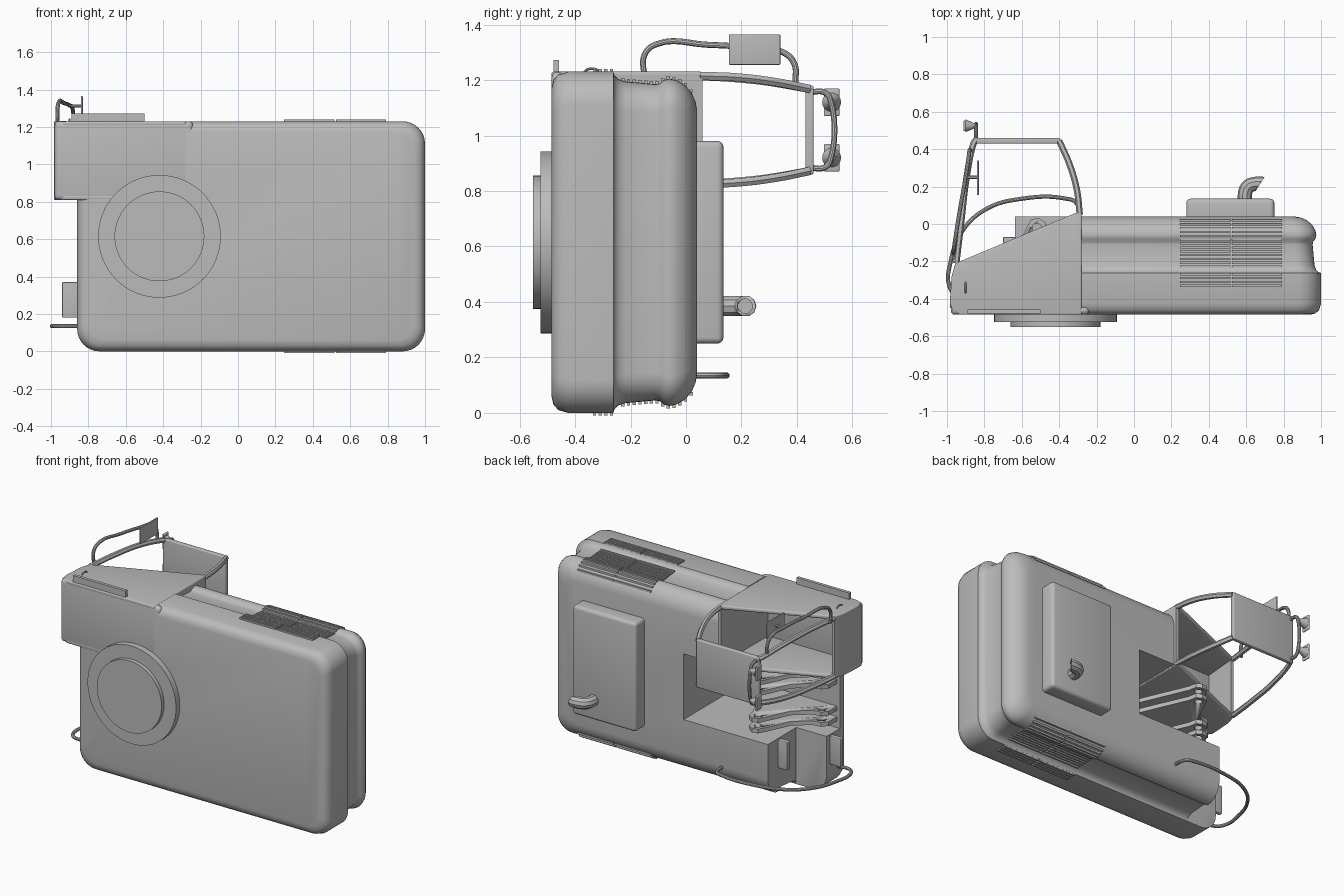
import bpy, bmesh, math
from mathutils import Vector

cube = bpy.data.objects.get("Cube")
if cube:
    bpy.data.objects.remove(cube, do_unlink=True)

grey = bpy.data.materials.new("plain_grey")
grey.use_nodes = True
grey.diffuse_color = (0.5, 0.5, 0.5, 1)
grey.node_tree.nodes["Principled BSDF"].inputs["Base Color"].default_value = (0.5, 0.5, 0.5, 1)


def finish(ob, bevel=0):
    ob.data.materials.append(grey)
    bpy.ops.object.select_all(action='DESELECT')
    ob.select_set(True)
    bpy.context.view_layer.objects.active = ob
    if bevel:
        m = ob.modifiers.new("round", 'BEVEL')
        m.width, m.segments, m.limit_method = bevel, 4, 'ANGLE'
        bpy.ops.object.modifier_apply(modifier="round")
    if ob.type == 'MESH':
        bpy.ops.object.shade_smooth_by_angle(angle=math.radians(35))
    return ob


def from_bmesh(name, bm, bevel=0):
    bmesh.ops.recalc_face_normals(bm, faces=bm.faces)
    me = bpy.data.meshes.new(name)
    bm.to_mesh(me)
    bm.free()
    ob = bpy.data.objects.new(name, me)
    bpy.context.collection.objects.link(ob)
    return finish(ob, bevel)


def loft(name, rings, bevel=0):
    bm = bmesh.new()
    loops = [[bm.verts.new(p) for p in r] for r in rings]
    n = len(loops[0])
    for a, b in zip(loops, loops[1:]):
        for i in range(n):
            bm.faces.new((a[i], a[(i + 1) % n], b[(i + 1) % n], b[i]))
    bm.faces.new(loops[0])
    bm.faces.new(loops[-1])
    return from_bmesh(name, bm, bevel)


def box(name, x, y, z, bevel=0):
    return loft(name, [[(x[0], y[0], h), (x[1], y[0], h), (x[1], y[1], h), (x[0], y[1], h)]
                       for h in z], bevel)


def plate(name, outline, z0, z1, bevel=0):
    return loft(name, [[(x, y, h) for x, y in outline] for h in (z0, z1)], bevel)


def tube(name, pts, radius, smooth=True, res=3):
    cu = bpy.data.curves.new(name, 'CURVE')
    cu.dimensions = '3D'
    cu.bevel_depth, cu.bevel_resolution, cu.use_fill_caps = radius, res, True
    cu.resolution_u = 6
    sp = cu.splines.new('BEZIER')
    sp.bezier_points.add(len(pts) - 1)
    for bp, p in zip(sp.bezier_points, pts):
        bp.co = p
        bp.handle_left_type = bp.handle_right_type = 'AUTO' if smooth else 'VECTOR'
    ob = bpy.data.objects.new(name, cu)
    bpy.context.collection.objects.link(ob)
    bpy.ops.object.select_all(action='DESELECT')
    ob.select_set(True)
    bpy.context.view_layer.objects.active = ob
    bpy.ops.object.convert(target='MESH')
    ob = bpy.context.object
    ob.data.materials.clear()
    return finish(ob)


def disc(name, centre, axis, r0, r1, depth, seg=48):
    bm = bmesh.new()
    bmesh.ops.create_cone(bm, cap_ends=True, segments=seg, radius1=r0, radius2=r1, depth=depth)
    bm.transform(Vector(axis).to_track_quat('Z', 'Y').to_matrix().to_4x4())
    bmesh.ops.translate(bm, verts=bm.verts, vec=centre)
    return from_bmesh(name, bm)


def cut(ob, cutter):
    m = ob.modifiers.new("cut", 'BOOLEAN')
    m.operation, m.object, m.solver = 'DIFFERENCE', cutter, 'EXACT'
    bpy.ops.object.select_all(action='DESELECT')
    ob.select_set(True)
    bpy.context.view_layer.objects.active = ob
    bpy.ops.object.modifier_apply(modifier="cut")
    bpy.data.objects.remove(cutter, do_unlink=True)


# Main body: rounded outline lofted along y with a groove round the upper half
PROFILE = [(-.485, .06), (-.478, .03), (-.46, .01), (-.425, 0), (-.262, 0), (-.258, .012),
           (-.245, .026), (-.22, .035), (-.11, .045), (-.095, .042), (-.08, .03), (-.06, .025),
           (-.035, .03), (-.005, .047), (.02, .075), (.035, .11), (.04, .14)]


def inset(y):
    for (a, i), (b, j) in zip(PROFILE, PROFILE[1:]):
        if a <= y <= b:
            return i + (j - i) * (y - a) / (b - a)
    return 0


def outline(y, d):
    r, pts = .12 - d * .4, []
    corners = [(1 - d, 1.23 - d, 0), (-.86 + d, 1.23 - d, 90), (-.86 + d, d, 180), (1 - d, d, 270)]
    for x, z, start in corners:
        cx = x - r if x > 0 else x + r
        cz = z - r if z > .6 else z + r
        for k in range(9):
            a = math.radians(start + k * 11.25)
            pts.append((cx + r * math.cos(a), y, cz + r * math.sin(a)))
    return pts


body = loft("body", [outline(y, d) for y, d in PROFILE])
cut(body, box("cab_cutter", (-2, -.28), (-1, 1), (.815, 2)))
cut(body, box("boom_cutter", (-2, -.01), (-.40, 1), (.38, .82)))
cut(body, box("step_cutter", (-2, -.635), (-.26, 1), (-1, .5)))
finish(body)

# Turntable rings under the body
disc("turntable_outer", (-.42, -.50, .615), (0, 1, 0), .328, .328, .05, 64)
disc("turntable_inner", (-.42, -.53, .615), (0, 1, 0), .24, .24, .044, 64)

# Engine door and exhaust
box("engine_door", (.28, .75), (0, .135), (.25, .98), .022)
exhaust = tube("exhaust", [(.595, .1, .385), (.595, .17, .385), (.61, .2, .385),
                           (.64, .213, .385), (.72, .213, .385)], .038)
mouth = plate("mouth_cutter", [(.64, .16), (.71, .27), (.9, .27), (.9, .16)], .2, .6)
cut(exhaust, mouth)
bore = disc("bore_cutter", (.68, .213, .385), (1, 0, 0), .026, .026, .08, 16)
cut(exhaust, bore)

# Vent slats on both sides
for side in (0, 1):
    for k in range(18):
        y = -.33 + k * .0205
        if -.265 < y < -.235:
            continue
        d = inset(y) - .004
        z = d if side else 1.23 - d
        for x0, x1 in ((.245, .515), (.525, .79)):
            box("vent_slat", (x0, x1), (y - .006, y + .006), (z - .006, z + .006))

# Cab shell
side_outline = [(-.985, -.42), (-.97, -.465), (-.93, -.485), (-.28, -.485),
                (-.28, .06), (-.31, .06), (-.955, -.21), (-.975, -.28)]
plate("cab_left_side", side_outline, 1.205, 1.23, .008)
plate("cab_right_side", side_outline, .81, .835, .008)
box("cab_floor", (-.98, -.24), (-.485, -.44), (.81, 1.23), .03)
box("cab_rear_wall", (-.30, -.28), (-.46, .06), (.815, 1.22))
plate("cab_front_wall", [(-.985, -.45), (-.955, -.45), (-.935, -.21), (-.955, -.21), (-.975, -.28)],
      .815, 1.22)

# Window frame and roof
front_post = [(-.95, -.21, 1.215), (-.925, 0, 1.215), (-.895, .25, 1.2), (-.86, .425, 1.172), (-.85, .445, 1.168)]
rear_post = [(-.29, .05, 1.215), (-.305, .18, 1.21), (-.345, .32, 1.193), (-.40, .445, 1.168)]
for side in (0, 1):
    for name, pts in (("front_post", front_post), ("rear_post", rear_post)):
        tube(name, [(x, y, 2.04 - z if side else z) for x, y, z in pts], .017, True, 1)
box("cab_roof", (-.86, -.395), (.43, .46), (.86, 1.18), .006)

# Grab rail and mirror beside the cab
tube("grab_rail", [(-.965, -.15, 1.21), (-.965, -.15, 1.29), (-.96, -.11, 1.328), (-.93, .08, 1.327),
                   (-.90, .25, 1.315), (-.885, .35, 1.30), (-.88, .39, 1.26), (-.875, .395, 1.19)], .011)
tube("mirror_arm", [(-.90, .25, 1.312), (-.835, .25, 1.312)], .009, False)
box("mirror", (-.84, -.83), (.155, .34), (1.255, 1.365), .004)

# Roof lamps on a bar
tube("lamp_bar", [(-.845, .44, 1.155), (-.845, .50, 1.155), (-.845, .52, 1.13),
                  (-.845, .52, .91), (-.845, .50, .885), (-.845, .44, .885)], .011)
for z in (1.12, .92):
    disc("lamp", (-.875, .525, z), (-1, 0, 0), .012, .034, .05, 20)
    box("lamp_face", (-.912, -.90), (.497, .553), (z - .05, z + .05), .005)

# Step plate and handle on the cab side
box("side_plate", (-.89, -.50), (-.478, -.457), (1.21, 1.273))
tube("door_handle", [(-.90, -.37, 1.225), (-.90, -.355, 1.238), (-.90, -.325, 1.238), (-.90, -.31, 1.225)], .005)

# Boom lugs
lug = [(-.30, -.42), (-.84, -.42), (-.84, -.31), (-.81, -.275), (-.75, -.265), (-.65, -.18),
       (-.575, -.02), (-.55, .025), (-.51, .032), (-.475, .01), (-.465, -.04)]
for z in (.44, .51, .69, .76):
    ob = plate("boom_lug", lug, z - .014, z + .014)
    for x, y in ((-.52, -.02), (-.78, -.32)):
        cut(ob, disc("hole_cutter", (x, y, z), (0, 0, 1), .024, .024, .1, 20))

# Marker boxes and guard rail at the low front corner
box("marker_box_low", (-.94, -.85), (-.325, -.295), (.18, .37), .005)
box("marker_box_high", (-.70, -.63), (-.10, -.07), (.18, .37), .005)
tube("guard_rail", [(-.84, -.38, .135), (-.95, -.38, .135), (-.988, -.33, .135), (-.98, -.2, .135),
                    (-.92, -.04, .135), (-.79, .08, .135), (-.6, .135, .135), (-.36, .135, .135),
                    (-.31, .115, .135), (-.29, .02, .135)], .011)
